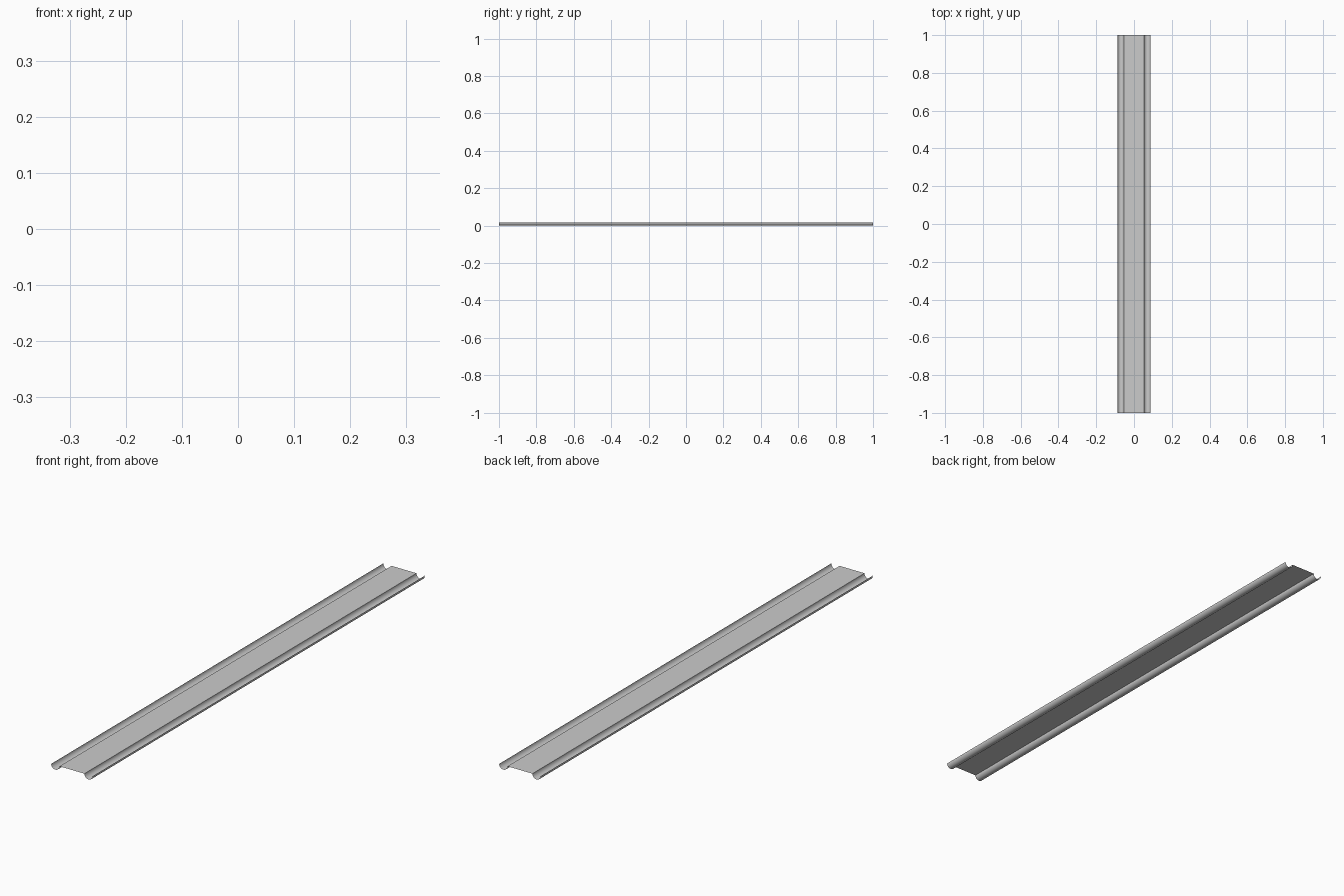
import bpy, bmesh, math

if "Cube" in bpy.data.objects:
    bpy.data.objects.remove(bpy.data.objects["Cube"])

R = 0.0175      # channel radius
EDGE = 0.0525   # half width of the flat web
SEG = 16        # segments per half-round channel


def channel(cx):
    # Half-round trough, left lip to right lip
    return [(cx - R * math.cos(math.pi * i / SEG),
             R - R * math.sin(math.pi * i / SEG)) for i in range(SEG + 1)]


# Cross-section: trough, flat web, trough
profile = channel(-EDGE - R) + channel(EDGE + R)

# Sweep the open section along y as a thin sheet
bm = bmesh.new()
rows = [[bm.verts.new((x, y, z)) for x, z in profile] for y in (-1, 1)]
for i in range(len(profile) - 1):
    bm.faces.new((rows[0][i], rows[0][i + 1], rows[1][i + 1], rows[1][i]))
mesh = bpy.data.meshes.new("channel_rail")
bm.to_mesh(mesh)
bm.free()

rail = bpy.data.objects.new("channel_rail", mesh)
bpy.context.collection.objects.link(rail)
bpy.context.view_layer.objects.active = rail
rail.select_set(True)
bpy.ops.object.shade_smooth_by_angle(angle=math.radians(30))
